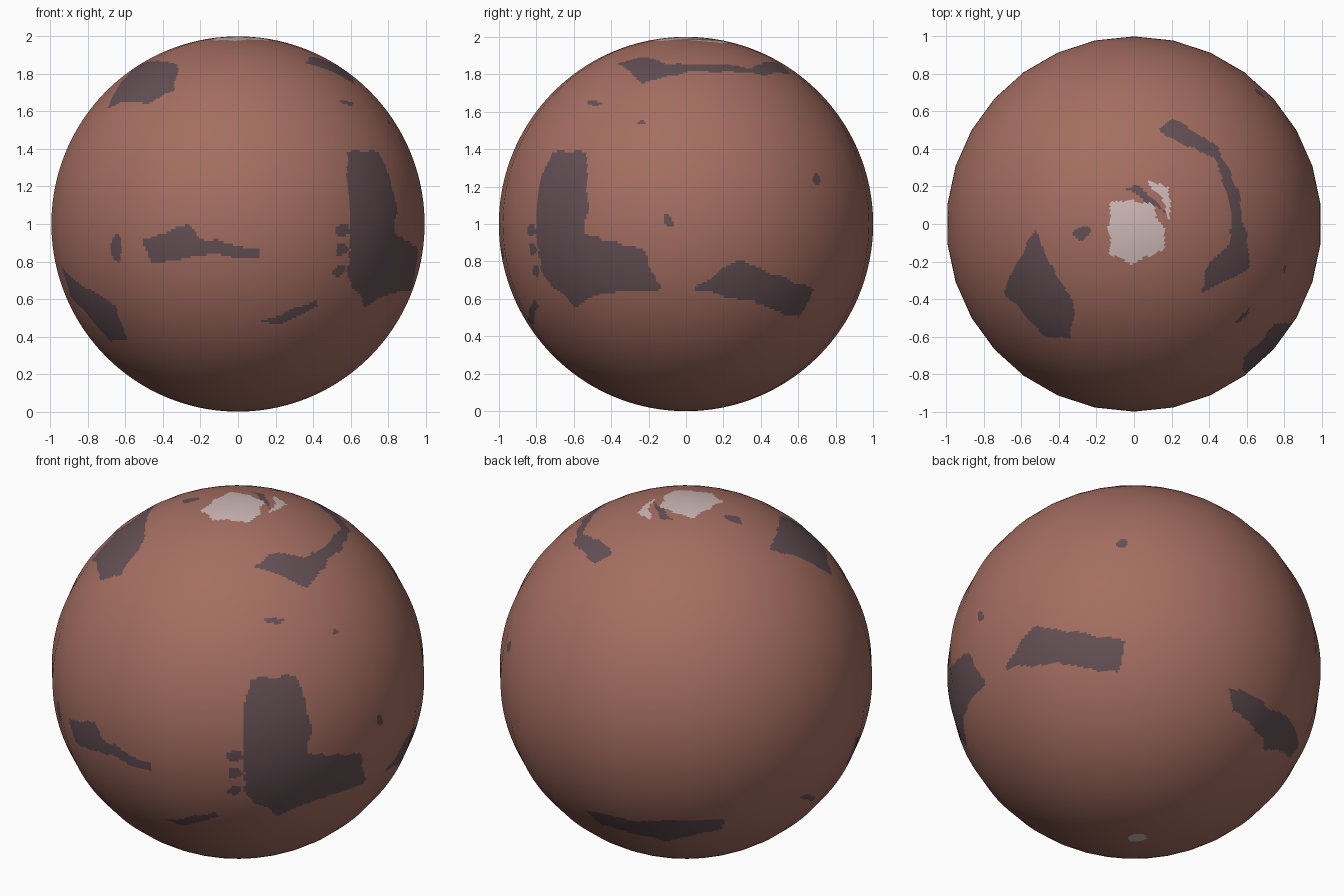
import bpy, bmesh, math
from mathutils import Vector, noise

if "Cube" in bpy.data.objects:
    bpy.data.objects.remove(bpy.data.objects["Cube"])

SIDES = 30                      # visible facets around the equator
FACET = 2 * math.pi / SIDES
SOIL, DARK, ICE = range(3)
patches = []


def material(name, rgb):
    m = bpy.data.materials.new(name)
    m.diffuse_color = (*rgb, 1)
    m.use_nodes = True
    m.node_tree.nodes["Principled BSDF"].inputs["Base Color"].default_value = m.diffuse_color
    return m


def view(azimuth, elevation):
    """Right, up and toward-viewer axes of a viewing direction."""
    a, e = math.radians(azimuth), math.radians(elevation)
    return (Vector((math.cos(a), math.sin(a), 0)),
            Vector((-math.sin(a) * math.sin(e), math.cos(a) * math.sin(e), math.cos(e))),
            Vector((math.sin(a) * math.cos(e), -math.cos(a) * math.cos(e), math.sin(e))))


def patch(colour, axes, *outline):
    """Outline in hundredths of the radius, projected onto the globe."""
    xs, ys = zip(*outline)
    patches.append((colour, axes, outline, min(xs), max(xs), min(ys), max(ys)))


def spot(colour, axes, x, y, rx, ry):
    turns = [k * math.pi / 5 for k in range(10)]
    patch(colour, axes, *[(x + rx * math.cos(t), y + ry * math.sin(t)) for t in turns])


def inside(x, y, poly):
    hit = False
    for (x1, y1), (x2, y2) in zip(poly, poly[1:] + poly[:1]):
        if (y1 > y) != (y2 > y) and x < (x2 - x1) * (y - y1) / (y2 - y1) + x1:
            hit = not hit
    return hit


front, top = view(0, 0), view(0, 90)
corner, back, below = view(35, 25), view(215, 25), view(140, -30)

# Northern plains: broad one and crescent
patch(DARK, top, (-53, -3), (-70, -36), (-48, -60), (-34, -61), (-32, -42), (-45, -21))
patch(DARK, top, (12, 50), (21, 57), (44, 42), (57, 16), (62, -24), (36, -37),
      (39, -22), (52, -11), (52, 8), (44, 34))
spot(DARK, top, -28, -5, 5, 4)
# Polar ice with a dark gap and an outer arc
patch(ICE, top, (-13, 12), (9, 12), (16, -3), (15, -15), (-2, -21), (-13, -16))
patch(DARK, top, (-4, 19), (3, 20), (18, 6), (6, 12))
patch(ICE, top, (7, 24), (19, 19), (20, 1), (15, 14))
spot(ICE, below, 2, -89, 5, 2)
# Large plain and the islands beside it
patch(DARK, corner, (6, -3), (32, -3), (40, -30), (38, -44), (66, -44), (69, -59),
      (38, -70), (22, -77), (4, -66), (2, -37))
for y in (-45, -54, -64):
    spot(DARK, corner, -2, y, 4, 2.5)
spot(DARK, corner, 20, 27, 6, 1.3)
spot(DARK, corner, 52, 21, 2, 2)
spot(DARK, corner, 76, -26, 2, 2.5)
# Front streaks and the left plain
patch(DARK, front, (-51, -8), (-26, 0), (-20, -8), (12, -14), (12, -19), (-12, -16), (-47, -21))
spot(DARK, front, -65, -12, 3, 8)
patch(DARK, front, (12, -52), (42, -40), (43, -44), (22, -53))
patch(DARK, front, (-95, -21), (-89, -29), (-66, -43), (-59, -61), (-68, -63), (-90, -38))
# Southern plains on the back and the right
patch(DARK, back, (-54, -74), (-25, -80), (20, -79), (20, -84), (-10, -91), (-45, -82))
spot(DARK, back, 66, -67, 4, 2)
patch(DARK, below, (-70, 2), (-55, 25), (-27, 21), (-4, 16), (-9, 0), (-40, 5))
spot(DARK, below, -6, 69, 3.5, 2)


def colour_of(p):
    # Slight ripple makes the borders ragged
    p = (p + 0.018 * noise.noise_vector(p * 13)).normalized()
    for colour, (r, u, d), poly, x0, x1, y0, y1 in patches:
        if p.dot(d) > 0:
            x, y = 100 * p.dot(r), 100 * p.dot(u)
            if x0 < x < x1 and y0 < y < y1 and inside(x, y, poly):
                return colour
    return SOIL


# Globe: fine grid lying on a 30-sided ball, so the patch borders stay crisp
bm = bmesh.new()
bmesh.ops.create_uvsphere(bm, u_segments=SIDES * 16, v_segments=240, radius=1)
normals = [v.co.normalized() for v in bm.verts]
for f in bm.faces:
    f.smooth = True
    f.material_index = colour_of(f.calc_center_median().normalized())
for v in bm.verts:
    off = (math.atan2(v.co.y, v.co.x) + FACET / 2) % FACET - FACET / 2
    k = math.cos(FACET / 2) / math.cos(off)
    v.co = (v.co.x * k, v.co.y * k, v.co.z + 1)
mesh = bpy.data.meshes.new("planet_globe")
bm.to_mesh(mesh)
bm.free()
for m in (material("rust_soil", (0.376, 0.156, 0.120)),
          material("dark_plains", (0.127, 0.080, 0.091)),
          material("polar_ice", (0.61, 0.48, 0.47))):
    mesh.materials.append(m)
# Rounded shading across the flat facets
mesh.normals_split_custom_set_from_vertices(normals)
bpy.context.collection.objects.link(bpy.data.objects.new("planet_globe", mesh))
